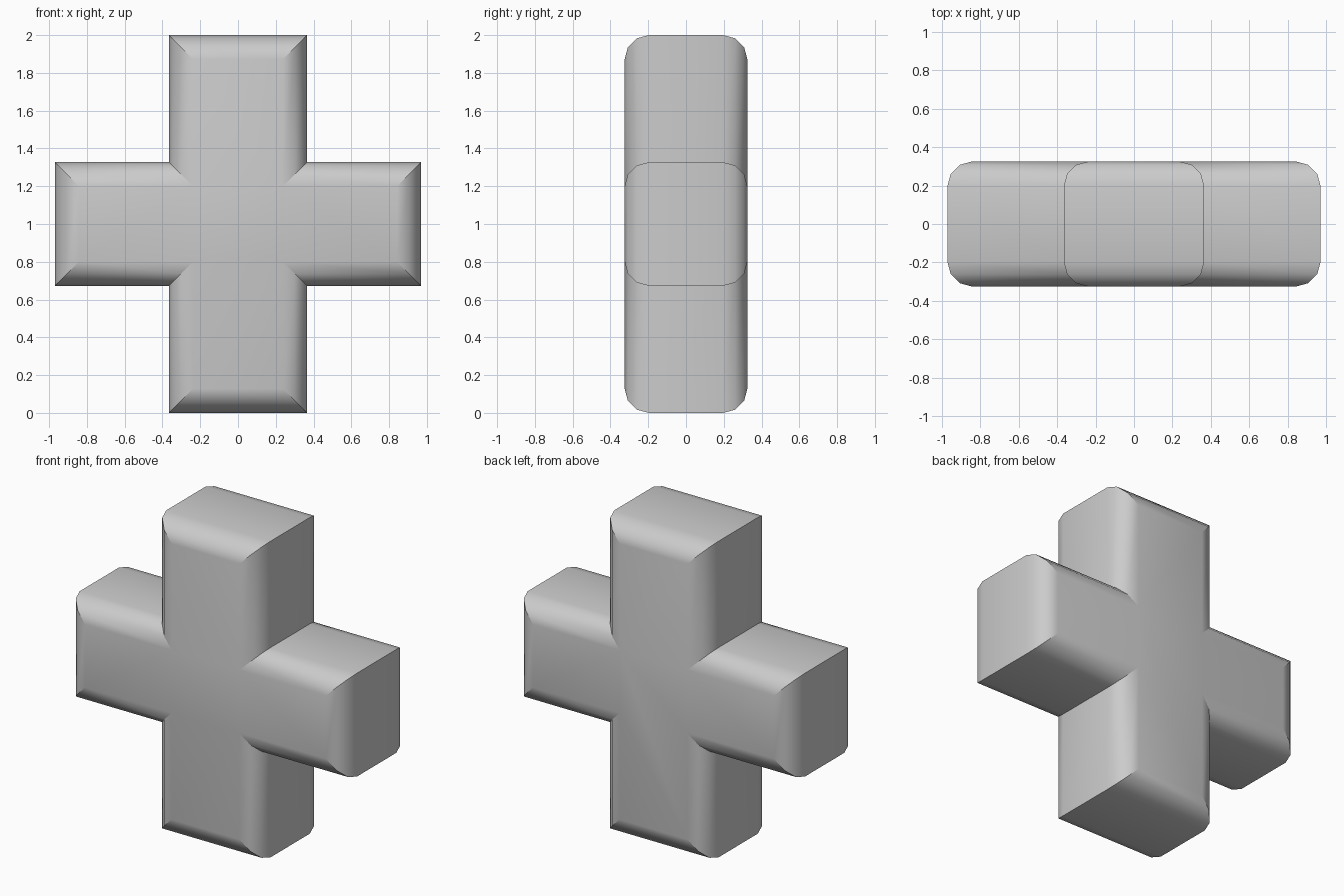
import bpy, bmesh
from math import sin, cos, pi, radians

default = bpy.data.objects.get("Cube")
if default:
    bpy.data.objects.remove(default)

POST_W, ARM_L = 0.365, 0.97       # half width of upright, half span of arms
ARM_H, HEIGHT = 0.327, 1.0        # half height of arms, half height of upright
DEPTH, ROUND, STEPS = 0.325, 0.128, 3


def outline(inset):
    """Cross outline in x, z, moved inward by the inset."""
    w, l = POST_W - inset, ARM_L - inset
    h, t = ARM_H - inset, HEIGHT - inset
    quarter = [(l, h), (w, h), (w, t)]
    pts = []
    for sx, sz in ((1, 1), (-1, 1), (-1, -1), (1, -1)):
        corner = [(sx * x, sz * z) for x, z in quarter]
        pts += corner if sx * sz > 0 else corner[::-1]
    return pts


# Rounded rim: inset and depth of each ring, front then mirrored to the back
angles = [i * pi / 2 / STEPS for i in range(STEPS + 1)]
rim = [(ROUND * (1 - sin(a)), -(DEPTH - ROUND) - ROUND * cos(a)) for a in angles]
rim += [(inset, -y) for inset, y in reversed(rim)]

bm = bmesh.new()
rings = [[bm.verts.new((x, y, z + HEIGHT)) for x, z in outline(inset)]
         for inset, y in rim]

# Side walls and rounded edges
for a, b in zip(rings, rings[1:]):
    for i in range(len(a)):
        j = (i + 1) % len(a)
        bm.faces.new((a[i], a[j], b[j], b[i]))

# Front and back caps
bm.faces.new(rings[0])
bm.faces.new(rings[-1])
bmesh.ops.recalc_face_normals(bm, faces=bm.faces)

mesh = bpy.data.meshes.new("cross_body")
bm.to_mesh(mesh)
bm.free()
cross = bpy.data.objects.new("cross_body", mesh)
bpy.context.collection.objects.link(cross)

# Single grey material
grey = bpy.data.materials.new("light_grey")
grey.use_nodes = True
colour = (0.6, 0.6, 0.6, 1)
grey.diffuse_color = colour
grey.node_tree.nodes["Principled BSDF"].inputs["Base Color"].default_value = colour
mesh.materials.append(grey)

# Smooth rounding with crisp mitred corners
bpy.ops.object.select_all(action="DESELECT")
cross.select_set(True)
bpy.context.view_layer.objects.active = cross
bpy.ops.object.shade_smooth_by_angle(angle=radians(35))
count = len(rings[0])
for edge in mesh.edges:
    a, b = edge.vertices
    if a % count == b % count:
        edge.use_edge_sharp = True
